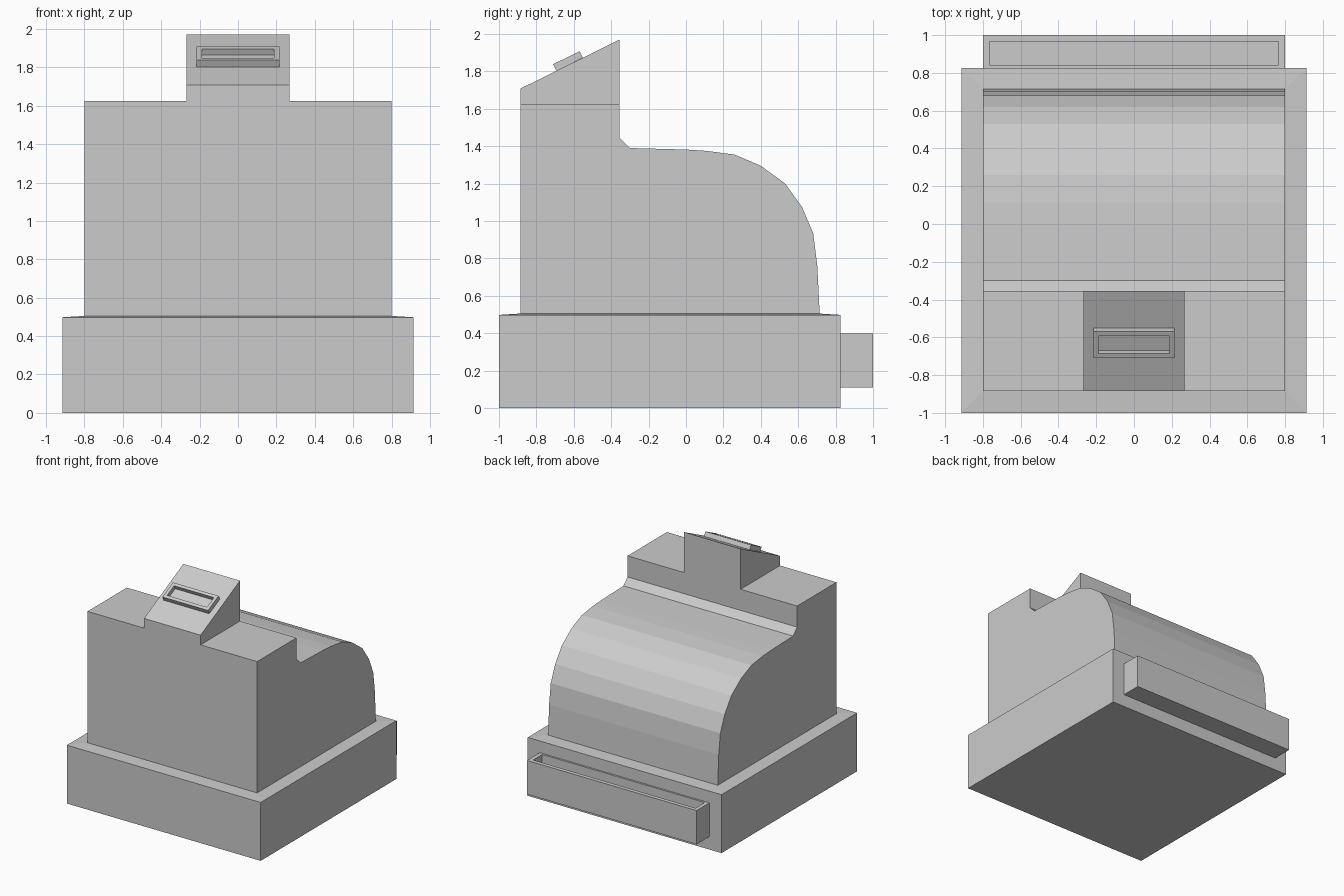
import bpy, bmesh, math
from mathutils import Matrix

if "Cube" in bpy.data.objects:
    bpy.data.objects.remove(bpy.data.objects["Cube"])


def finish(bm, name):
    bmesh.ops.recalc_face_normals(bm, faces=bm.faces[:])
    mesh = bpy.data.meshes.new(name)
    bm.to_mesh(mesh)
    bm.free()
    ob = bpy.data.objects.new(name, mesh)
    bpy.context.collection.objects.link(ob)
    return ob


def box(name, lo, hi, rim=0, shift=0, slope=0):
    """Box whose top is inset by rim, sloped by slope, then sunk by shift."""
    bm = bmesh.new()
    size = [b - a for a, b in zip(lo, hi)]
    mid = [(a + b) / 2 for a, b in zip(lo, hi)]
    bmesh.ops.create_cube(bm, size=1, matrix=Matrix.Translation(mid) @ Matrix.Diagonal((*size, 1)))
    bm.normal_update()
    top = max(bm.faces, key=lambda f: f.normal.z)
    if rim:
        bmesh.ops.inset_region(bm, faces=[top], thickness=rim, use_even_offset=True)
    if slope:
        bmesh.ops.translate(bm, verts=top.verts[:], vec=(0, 0, slope))
    if shift:
        top = bmesh.ops.extrude_discrete_faces(bm, faces=[top])["faces"][0]
        bmesh.ops.translate(bm, verts=top.verts[:], vec=(0, 0, -shift))
    return finish(bm, name)


def extrude_profile(name, points, half_width):
    """Side profile in (y, z), extruded symmetrically along x."""
    bm = bmesh.new()
    face = bm.faces.new([bm.verts.new((-half_width, y, z)) for y, z in points])
    new = bmesh.ops.extrude_face_region(bm, geom=[face])["geom"]
    bmesh.ops.translate(bm, verts=[v for v in new if isinstance(v, bmesh.types.BMVert)],
                        vec=(2 * half_width, 0, 0))
    return finish(bm, name)


# Base with a very slightly raised top
box("base", (-0.914, -1, 0), (0.914, 0.827, 0.498), rim=0.11, slope=0.007)

# Open cash drawer, its inner wall tucked into the base
box("drawer", (-0.8, 0.809, 0.11), (0.8, 1, 0.398), rim=0.034, shift=0.25)

# Main body with curved rear
extrude_profile("body", [
    (-0.885, 0.5), (-0.885, 1.625), (-0.355, 1.625), (-0.355, 1.445), (-0.3, 1.39),
    (0, 1.382), (0.11, 1.375), (0.26, 1.355), (0.4, 1.295), (0.53, 1.2),
    (0.62, 1.075), (0.68, 0.935), (0.702, 0.76), (0.715, 0.5)], 0.8)

# Sloped head on top
extrude_profile("display_head", [
    (-0.885, 1.62), (-0.885, 1.708), (-0.355, 1.97), (-0.355, 1.62)], 0.267)

# Tilted display frame with recessed window
display = box("display_frame", (-0.215, -0.079, 0), (0.215, 0.079, 0.039), rim=0.027, shift=0.035)
display.location = (0, -0.6225, 1.838)
display.rotation_euler.x = math.atan2(0.262, 0.53)
